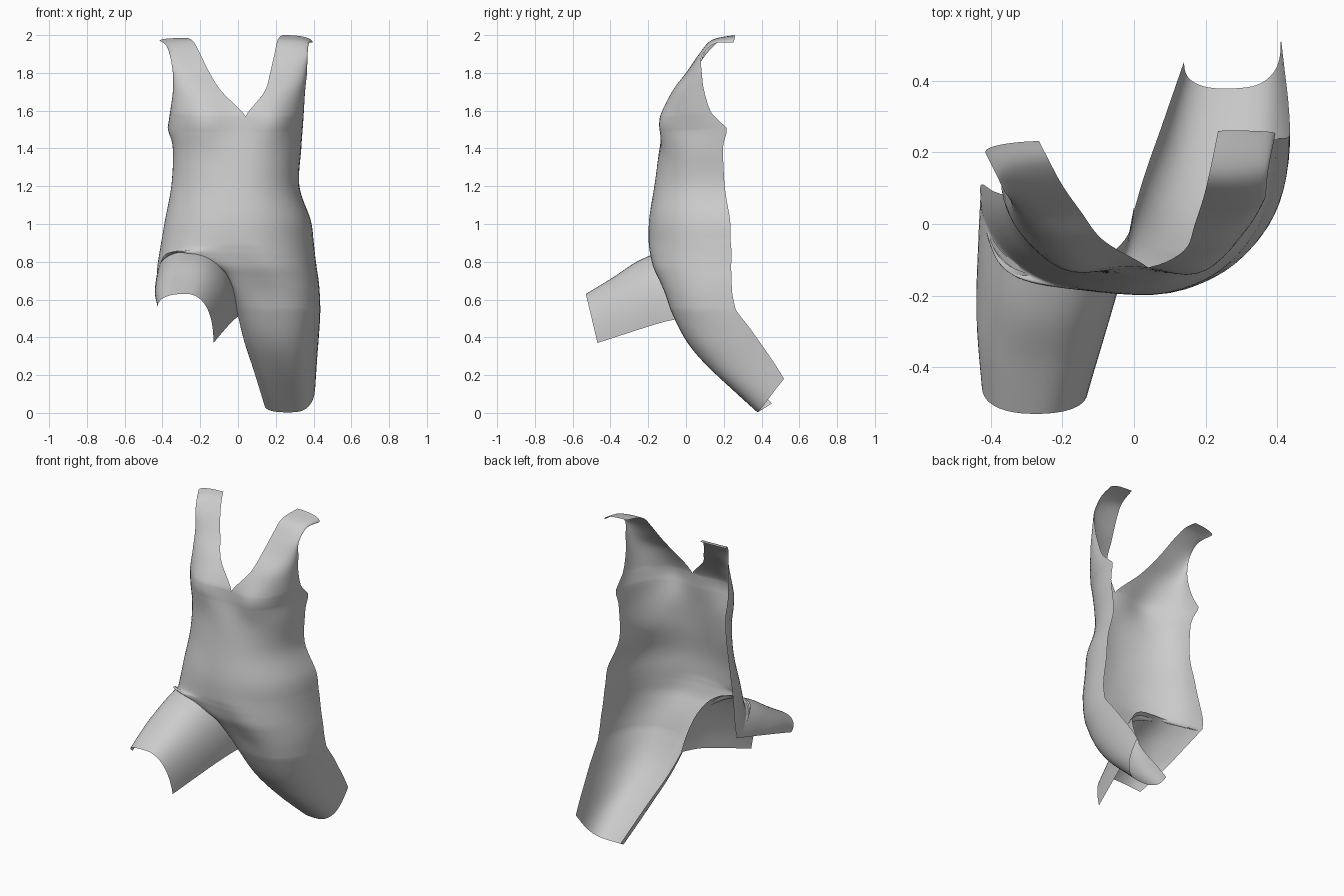
import bpy, bmesh, math
from mathutils import Vector, noise

if "Cube" in bpy.data.objects:
    bpy.data.objects.remove(bpy.data.objects["Cube"])

STEPS, ARC = 6, 16


def quarter(edge, ridge, e=0.86, n=ARC):
    """Rounded quarter arc from an open edge point to a ridge point."""
    o = Vector((ridge.x, edge.y, edge.z))
    pts = []
    for i in range(n + 1):
        t = i / n * math.pi / 2
        c, s = max(math.cos(t), 0) ** e, max(math.sin(t), 0) ** e
        pts.append(o + (edge - o) * c + (ridge - o) * s)
    return pts


def smooth_rows(rows, before=None):
    """Catmull-Rom interpolation; 'before' only steers the starting direction."""
    out = []
    for i in range(len(rows) - 1):
        a = rows[i - 1] if i else (before or rows[0])
        b, c, d = rows[i], rows[i + 1], rows[min(i + 2, len(rows) - 1)]
        for k in range(STEPS):
            t = k / STEPS
            out.append([q + .5 * t * (r - p + t * (2*p - 5*q + 4*r - s + t * (3*(q - r) + s - p)))
                        for p, q, r, s in zip(a, b, c, d)])
    return out + [list(rows[-1])]


def loft(bm, rows, before=None):
    """Rows hold an edge, a ridge and optionally the opposite edge."""
    grid = []
    for r in smooth_rows(rows, before):
        p = [Vector(r[i:i + 3]) for i in range(0, len(r), 3)]
        z = p[1].z
        e = .86 - .16 * max(0, 1 - z / .4)             # flatter at the leg hem
        waist = .2 * math.exp(-((z - 1.17) / .2) ** 2)  # slimmer left waist
        line = quarter(p[0], p[1], e + waist)
        if len(p) == 3:
            line += quarter(p[2], p[1], e)[-2::-1]
        grid.append([bm.verts.new(v) for v in line])
    for a, b in zip(grid, grid[1:]):
        for i in range(len(a) - 1):
            bm.faces.new((a[i], a[i + 1], b[i + 1], b[i]))


def finish(name, bm, bust=False):
    bmesh.ops.remove_doubles(bm, verts=bm.verts, dist=0.0005)
    for v in bm.verts:
        x, y, z = v.co
        if bust:  # chest fullness
            for cx in (-.2, .2):
                v.co.y -= .042 * math.exp(-((x - cx) / .12) ** 2 - ((z - 1.53) / .12) ** 2)
        # soft diagonal cloth folds
        v.co.y += .005 * noise.noise(Vector((x * 6 + z * 4, y * 3, z * 3)))
    bmesh.ops.recalc_face_normals(bm, faces=bm.faces)
    me = bpy.data.meshes.new(name)
    bm.to_mesh(me)
    bm.free()
    for p in me.polygons:
        p.use_smooth = True
    ob = bpy.data.objects.new(name, me)
    bpy.context.collection.objects.link(ob)
    return ob


# Front torso running into the trailing leg: left edge, ridge, right edge
top = (-.36, .10, 1.59, .04, -.115, 1.57, .348, .145, 1.585)
chest = (-.372, .14, 1.51, .04, -.122, 1.49, .343, .222, 1.51)
torso = [
    chest,
    (-.345, .10, 1.4, .02, -.14, 1.38, .335, .20, 1.4),
    (-.353, .08, 1.2, 0, -.165, 1.2, .325, .205, 1.2),
    (-.39, .09, 1.0, 0, -.193, 1.03, .385, .235, 1.02),
    (-.43, .10, .74, .0, -.197, .91, .40, .237, .91),
    (-.388, -.075, .835, .02, -.193, .865, .405, .24, .865),
    (-.30, -.137, .858, .04, -.187, .83, .41, .24, .82),
    (-.19, -.147, .848, .08, -.172, .77, .418, .24, .76),
    (-.09, -.13, .785, .12, -.145, .71, .427, .242, .70),
    (-.03, -.08, .67, .16, -.115, .64, .433, .245, .63),
    (-.005, .02, .54, .19, -.085, .55, .436, .26, .55),
]
trailing_leg = [
    torso[-1],
    (.03, .14, .39, .22, .01, .37, .43, .35, .43),
    (.08, .28, .24, .24, .16, .20, .42, .435, .31),
    (.14, .455, .05, .27, .38, .003, .41, .52, .18),
]
# Shoulder straps: armhole edge, neckline edge
left_strap = [
    top[:6],
    (-.345, .07, 1.7, -.085, -.045, 1.7),
    (-.345, .07, 1.8, -.15, .035, 1.8),
    (-.36, .09, 1.89, -.20, .105, 1.9),
    (-.38, .13, 1.945, -.235, .17, 1.965),
    (-.415, .20, 1.97, -.265, .23, 1.985),
]
right_strap = [
    top[6:] + top[3:6],
    (.355, .10, 1.7, .14, -.07, 1.7),
    (.365, .085, 1.8, .17, 0, 1.8),
    (.368, .085, 1.89, .193, .07, 1.9),
    (.375, .15, 1.955, .21, .14, 1.975),
    (.395, .25, 1.96, .235, .26, 2.0),
]
bm = bmesh.new()
loft(bm, [[a + (b - a) * k / 4 for a, b in zip(top, chest)] for k in range(5)])
loft(bm, torso, top)
loft(bm, trailing_leg, torso[-2])
loft(bm, left_strap, chest[:6])
loft(bm, right_strap, chest[6:] + chest[3:6])
finish("torso_front", bm, bust=True)

# Raised leg: outer edge, top ridge, inner edge
raised = [
    (-.427, .11, .735, -.25, -.125, .862, 0, .05, .51),
    (-.435, -.05, .69, -.26, -.26, .80, -.03, -.10, .485),
    (-.44, -.25, .63, -.27, -.39, .715, -.075, -.27, .435),
    (-.425, -.45, .56, -.28, -.53, .63, -.13, -.47, .37),
]
bm = bmesh.new()
loft(bm, raised)
finish("raised_leg", bm)
